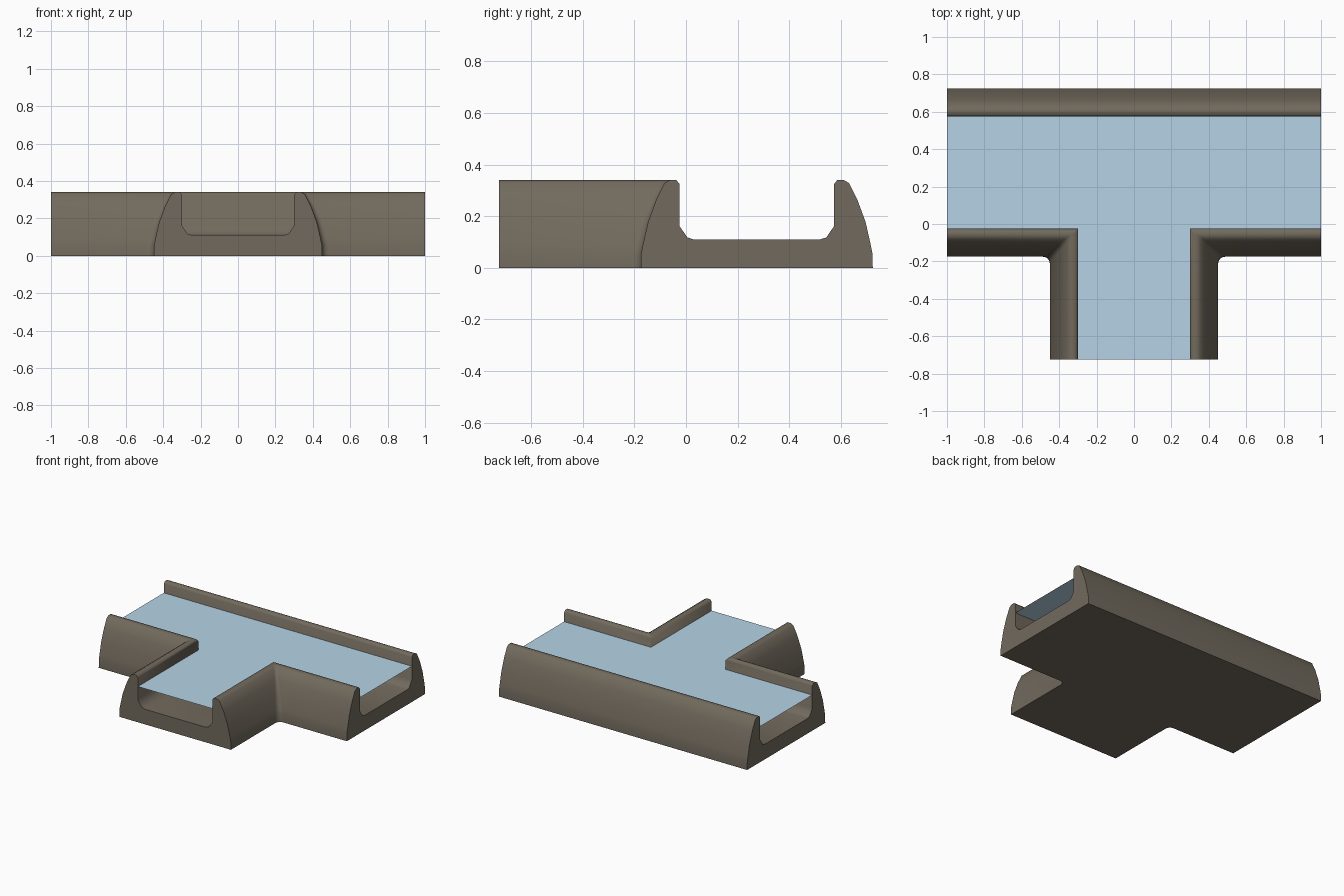
import bpy, bmesh, math

if "Cube" in bpy.data.objects:
    bpy.data.objects.remove(bpy.data.objects["Cube"])

CH = 0.30                  # half width of the channel
FRONT, BACK = -0.025, 0.574   # inner faces of the long channel walls
END_X, END_Y = 1.0, -0.724
FLOOR, WATER = 0.11, 0.26

# Half section: (distance outward from the inner wall face, height)
PROFILE = [(-0.055, FLOOR), (-0.03, 0.118), (0, 0.162), (0, 0.325), (0.012, 0.34),
           (0.038, 0.34), (0.058, 0.329), (0.09, 0.265), (0.122, 0.178),
           (0.142, 0.09), (0.149, 0.055), (0.15, 0)]


def material(name, rgb):
    m = bpy.data.materials.new(name)
    m.diffuse_color = (*rgb, 1)
    m.use_nodes = True
    m.node_tree.nodes["Principled BSDF"].inputs["Base Color"].default_value = m.diffuse_color
    return m


def finish(bm, name, mat):
    me = bpy.data.meshes.new(name)
    bm.to_mesh(me)
    bm.free()
    me.materials.append(mat)
    ob = bpy.data.objects.new(name, me)
    bpy.context.collection.objects.link(ob)
    bpy.context.view_layer.objects.active = ob
    ob.select_set(True)
    return ob


def back_path(d):
    return [(END_X, BACK + d), (-END_X, BACK + d)]


def corner_path(d, side):
    # from the branch end, round the corner with a small fillet, to the side end
    r = max(d, 0) * 0.24
    cx, cy = CH + d, FRONT - d
    pts = [(cx, END_Y)]
    for i in range(5):
        a = math.pi / 2 * i / 4
        pts.append((cx + r * (1 - math.cos(a)), cy - r * (1 - math.sin(a))))
    pts.append((END_X, cy))
    return [(side * x, y) for x, y in pts]


def outline(d):
    return back_path(d) + corner_path(d, -1)[::-1] + corner_path(d, 1)


def add_face(bm, pts):
    clean = [p for i, p in enumerate(pts) if p != pts[i - 1]]
    bm.faces.new([bm.verts.new(p) for p in clean])


stone = material("brown stone", (0.168, 0.144, 0.110))
blue = material("water blue", (0.466, 0.65, 0.80))

# Channel body: walls swept along the three edges
bm = bmesh.new()
for path in (back_path, lambda d: corner_path(d, 1), lambda d: corner_path(d, -1)):
    rows = [[bm.verts.new((x, y, z)) for x, y in path(d)] for d, z in PROFILE]
    for a, b in zip(rows, rows[1:]):
        for i in range(len(a) - 1):
            bm.faces.new((a[i], a[i + 1], b[i + 1], b[i]))

# Channel floor and underside
for d, z in (PROFILE[0], PROFILE[-1]):
    add_face(bm, [(x, y, z) for x, y in outline(d)])

# U-shaped end faces
for s in (-1, 1):
    add_face(bm, [(s * END_X, BACK + d, z) for d, z in PROFILE]
             + [(s * END_X, FRONT - d, z) for d, z in PROFILE[::-1]])
add_face(bm, [(CH + d, END_Y, z) for d, z in PROFILE]
         + [(-CH - d, END_Y, z) for d, z in PROFILE[::-1]])

bmesh.ops.remove_doubles(bm, verts=bm.verts, dist=0.0005)
bmesh.ops.recalc_face_normals(bm, faces=bm.faces)
finish(bm, "channel", stone)
bpy.ops.object.shade_smooth_by_angle(angle=math.radians(62))
bpy.ops.object.select_all(action='DESELECT')

# Water sheet
bm = bmesh.new()
add_face(bm, [(x, y, WATER) for x, y in
              [(END_X, BACK), (-END_X, BACK), (-END_X, FRONT), (-CH, FRONT),
               (-CH, END_Y), (CH, END_Y), (CH, FRONT), (END_X, FRONT)]])
bmesh.ops.recalc_face_normals(bm, faces=bm.faces)
for f in bm.faces:
    if f.normal.z < 0:
        f.normal_flip()
finish(bm, "water", blue)
